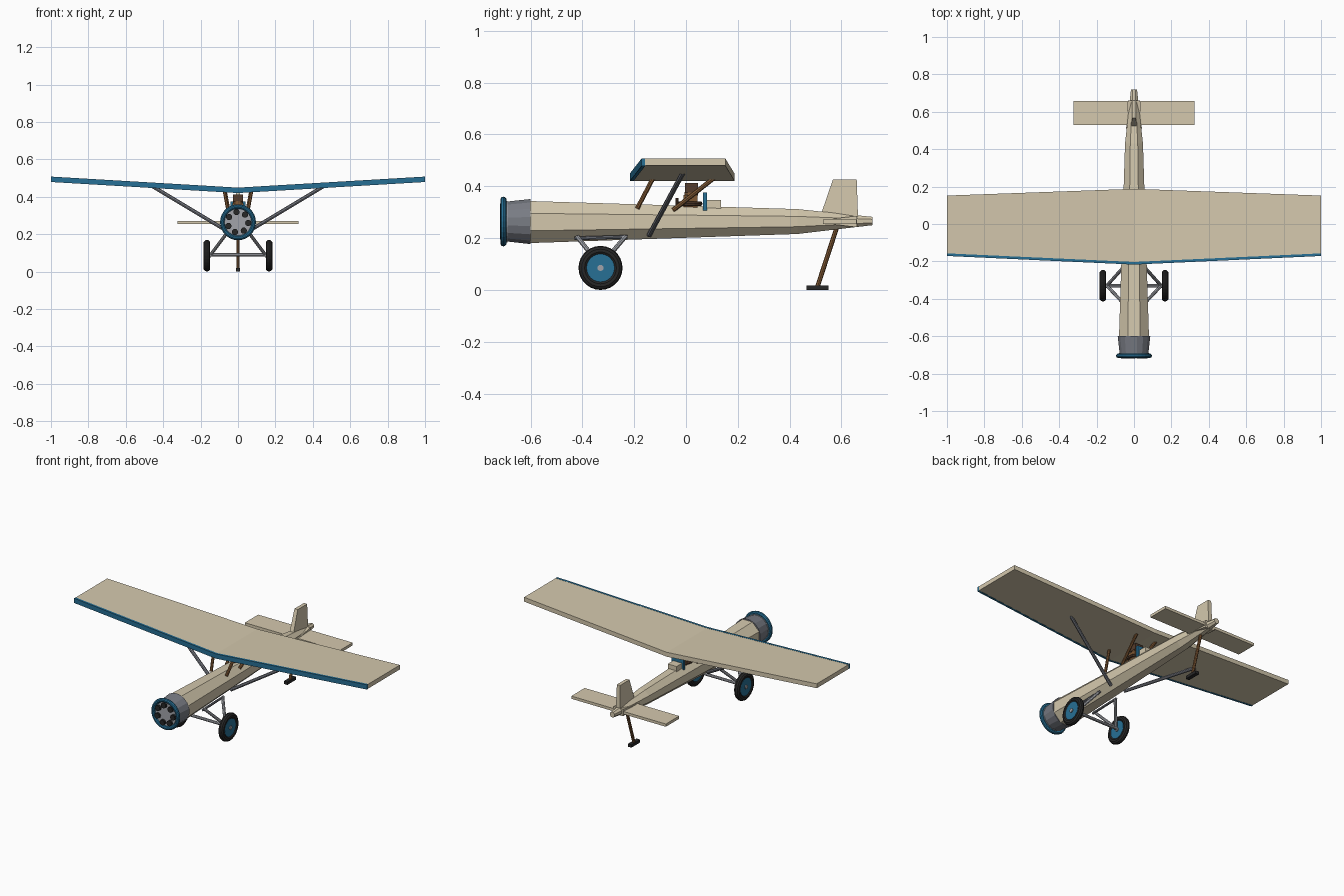
import bpy, bmesh, math
from mathutils import Vector

if "Cube" in bpy.data.objects:
    bpy.data.objects.remove(bpy.data.objects["Cube"])


def mat(name, r, g, b):
    m = bpy.data.materials.new(name)
    m.diffuse_color = (r, g, b, 1)
    m.use_nodes = True
    m.node_tree.nodes["Principled BSDF"].inputs["Base Color"].default_value = m.diffuse_color
    return m


CREAM = mat("cream_fabric", 0.66, 0.58, 0.42)
BLUE = mat("blue_paint", 0.02, 0.16, 0.30)
WOOD = mat("brown_wood", 0.22, 0.10, 0.035)
LEATHER = mat("dark_leather", 0.09, 0.045, 0.025)
STEEL = mat("grey_steel", 0.19, 0.20, 0.23)
PALE = mat("pale_steel", 0.36, 0.37, 0.40)
BLACK = mat("black_rubber", 0.02, 0.02, 0.02)


def skin(name, rings, material, closed=False, smooth=False):
    """Bridge matching rings of points into one solid."""
    bm = bmesh.new()
    vs = [[bm.verts.new(p) for p in ring] for ring in rings]
    n = len(vs[0])
    pairs = list(zip(vs, vs[1:])) + ([(vs[-1], vs[0])] if closed else [])
    for a, b in pairs:
        for i in range(n):
            j = (i + 1) % n
            bm.faces.new((a[i], a[j], b[j], b[i]))
    if not closed:
        bm.faces.new(vs[0])
        bm.faces.new(vs[-1])
    bmesh.ops.recalc_face_normals(bm, faces=bm.faces)
    me = bpy.data.meshes.new(name)
    bm.to_mesh(me)
    bm.free()
    me.materials.append(material)
    ob = bpy.data.objects.new(name, me)
    bpy.context.collection.objects.link(ob)
    if smooth:
        me.shade_smooth()
    return ob


def loft(name, sections, n, material):
    """Sections along y: (y, centre z, half width, half height)."""
    k = 1 / math.cos(math.pi / n)
    ang = [2 * math.pi * (i + 0.5) / n for i in range(n)]
    return skin(name, [[(w * k * math.cos(a), y, z + h * k * math.sin(a)) for a in ang]
                       for y, z, w, h in sections], material)


def rod(name, p, q, r, material, n=8):
    p, q = Vector(p), Vector(q)
    rot = (q - p).to_track_quat('Z', 'Y')
    ring = [rot @ Vector((r * math.cos(2 * math.pi * i / n), r * math.sin(2 * math.pi * i / n), 0))
            for i in range(n)]
    return skin(name, [[p + v for v in ring], [q + v for v in ring]], material)


def box(name, x0, x1, y0, y1, z0, z1, material):
    return skin(name, [[(x0, y0, z), (x1, y0, z), (x1, y1, z), (x0, y1, z)] for z in (z0, z1)], material)


def torus(name, c, axis, R, r, material, n=28, m=10):
    c, rot = Vector(c), Vector(axis).to_track_quat('Z', 'Y')
    rings = []
    for i in range(n):
        a = 2 * math.pi * i / n
        rings.append([c + rot @ Vector(((R + r * math.cos(b)) * math.cos(a),
                                        (R + r * math.cos(b)) * math.sin(a), r * math.sin(b)))
                      for b in (2 * math.pi * j / m for j in range(m))])
    return skin(name, rings, material, closed=True)


CZ = 0.264

# Fuselage and tail end
loft("fuselage", [(-0.60, 0.262, 0.08, 0.081), (0.43, CZ, 0.048, 0.048),
                  (0.72, 0.266, 0.016, 0.016)], 8, CREAM)
loft("tail_fairing", [(0.51, CZ, 0.042, 0.004), (0.66, CZ, 0.033, 0.022)], 4, CREAM)

# Engine cowl, rim and cylinders
loft("engine_cowl", [(-0.70, CZ, 0.076, 0.076), (-0.60, CZ, 0.087, 0.087)], 16, STEEL)
torus("cowl_rim", (0, -0.705, CZ), (0, 1, 0), 0.084, 0.012, BLUE)
rod("engine_face", (0, -0.704, CZ), (0, -0.69, CZ), 0.08, PALE, 24)
for i in range(7):
    a = math.pi / 2 + 2 * math.pi * i / 7 + 0.15
    x, z = 0.055 * math.cos(a), CZ + 0.055 * math.sin(a)
    rod(f"engine_cylinder_{i + 1}", (x, -0.718, z), (x, -0.69, z), 0.017, BLACK, 10)


# Wing with dihedral and blue leading edge
def station(x, y0, y1, zb, zt):
    return [(x, y0, zb), (x, y1, zb), (x, y1, zt), (x, y0, zt)]


stations = ((-1, -0.171, 0.152, 0.480), (0, -0.217, 0.188, 0.421), (1, -0.171, 0.152, 0.480))
skin("wing", [station(x, f + 0.012, b, z, z + 0.027) for x, f, b, z in stations], CREAM)
skin("wing_leading_edge", [station(x, f, f + 0.014, z - 0.001, z + 0.028)
                           for x, f, b, z in stations], BLUE)

# Tailplane and fin
box("tailplane", -0.323, 0.323, 0.528, 0.658, 0.254, 0.271, CREAM)
skin("tail_fin", [[(-t, y0, z), (t, y0, z), (t, y1, z), (-t, y1, z)]
                  for t, y0, y1, z in ((0.014, 0.517, 0.664, 0.28), (0.011, 0.567, 0.659, 0.426))], CREAM)

# Tail skid
rod("tail_skid_strut", (0, 0.585, 0.25), (0, 0.508, 0.014), 0.009, WOOD)
box("tail_skid_shoe", -0.012, 0.012, 0.465, 0.55, 0, 0.018, BLACK)

# Cockpit: rim, pilot, windscreen panel and headrest
torus("cockpit_rim", (0, 0.015, 0.333), (0, 0, 1), 0.04, 0.009, LEATHER, 16, 8)
box("pilot_body", -0.03, 0.03, -0.01, 0.045, 0.30, 0.366, WOOD)
box("pilot_head", -0.026, 0.026, -0.004, 0.046, 0.376, 0.412, LEATHER)
rod("pilot_collar", (0, 0.02, 0.364), (0, 0.02, 0.378), 0.026, WOOD, 12)
rod("control_stick", (0, -0.035, 0.30), (0, -0.035, 0.355), 0.006, LEATHER)
box("seat_back", -0.04, 0.04, 0.066, 0.082, 0.30, 0.376, BLUE)
box("headrest", -0.03, 0.03, 0.082, 0.135, 0.30, 0.348, CREAM)

# Paired parts on both sides
W = Vector((0.166, -0.33, 0.085))
for s, side in ((-1, "left"), (1, "right")):
    rod(f"front_cabane_strut_{side}", (s * 0.052, -0.188, 0.315), (s * 0.074, -0.125, 0.435), 0.009, WOOD)
    rod(f"rear_cabane_strut_{side}", (s * 0.045, -0.05, 0.308), (s * 0.07, 0.112, 0.435), 0.009, WOOD)
    rod(f"wing_strut_{side}", (s * 0.05, -0.142, 0.212), (s * 0.455, -0.01, 0.455), 0.010, STEEL)
    # Landing gear
    rod(f"gear_rail_{side}", (s * 0.06, -0.43, 0.199), (s * 0.06, -0.225, 0.205), 0.007, STEEL)
    for y, part in ((-0.42, "front"), (-0.235, "rear")):
        rod(f"{part}_gear_strut_{side}", (s * 0.06, y, 0.205), (s * 0.145, W.y, 0.092), 0.009, PALE)
    c = (s * W.x, W.y, W.z)
    torus(f"tyre_{side}", c, (1, 0, 0), 0.067, 0.018, BLACK)
    for name, r, half, m in (("wheel_disc", 0.054, 0.013, BLUE), ("hub_cap", 0.012, 0.018, PALE)):
        rod(f"{name}_{side}", (c[0] - half, c[1], c[2]), (c[0] + half, c[1], c[2]), r, m, 24)
rod("axle", (-W.x, W.y, 0.09), (W.x, W.y, 0.09), 0.009, PALE)
